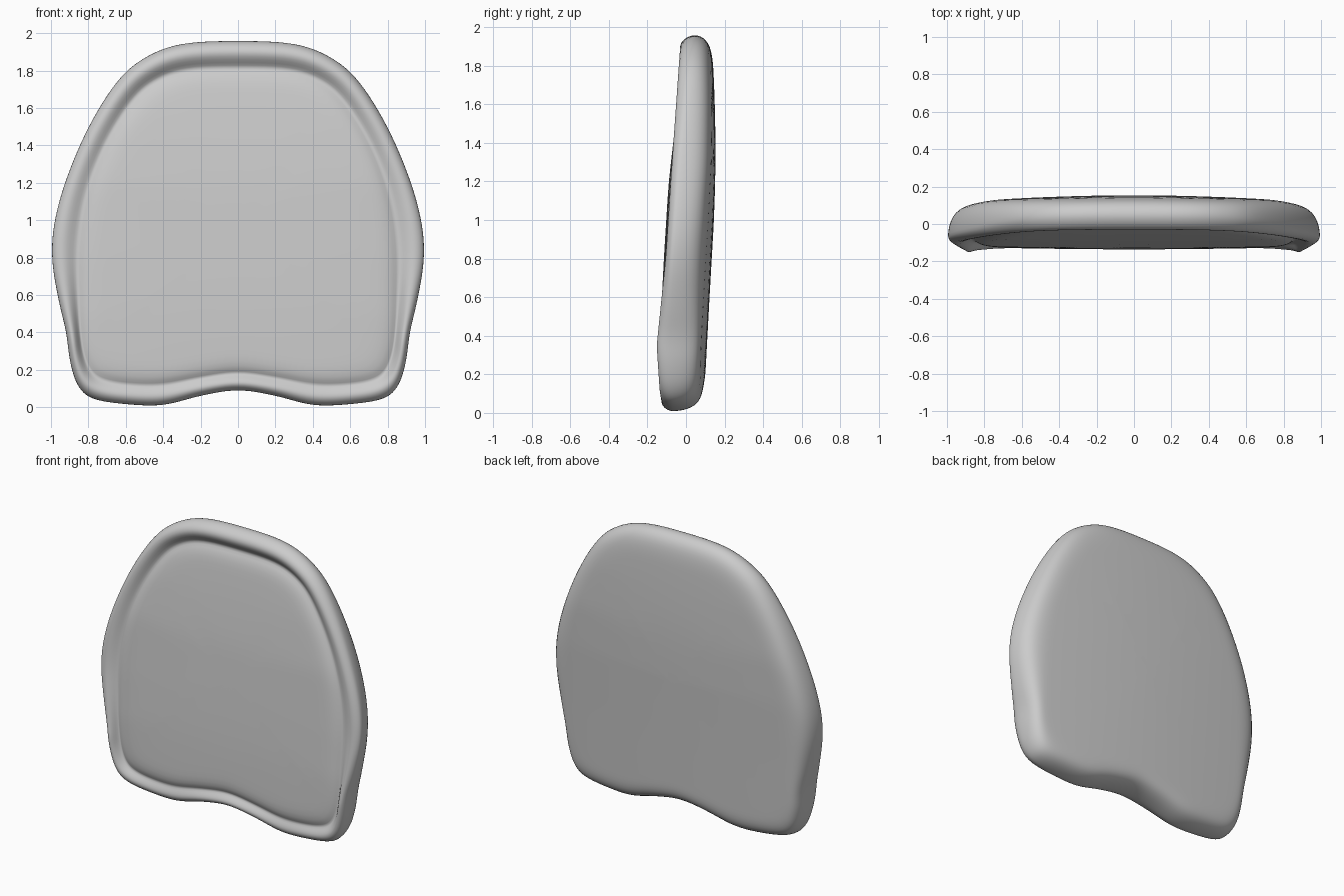
import bpy
import bmesh
from mathutils import Vector

default_cube = bpy.data.objects.get("Cube")
if default_cube:
    bpy.data.objects.remove(default_cube, do_unlink=True)

# Half outlines (x, z) from top centre to bottom centre, matched point by point
OUTER = [(0, 1.96), (.3, 1.945), (.5, 1.87), (.65, 1.74), (.8, 1.5), (.92, 1.22),
         (.985, .98), (.995, .78), (.96, .57), (.92, .4), (.9, .25), (.86, .12),
         (.78, .045), (.6, .015), (.4, .01), (.2, .06), (0, .09)]
PANEL = [(0, 1.79), (.27, 1.78), (.44, 1.72), (.56, 1.61), (.69, 1.4), (.78, 1.17),
         (.82, .97), (.835, .78), (.835, .57), (.83, .4), (.81, .28), (.77, .2),
         (.7, .16), (.57, .14), (.4, .14), (.2, .175), (0, .2)]

# Depth curves as (z, y) pairs
PANEL_DEPTH = [(.1, -.135), (.5, -.13), (.8, -.115), (1.2, -.09), (1.5, -.055), (1.8, -.01)]
RIM_DEPTH = [(0, -.12), (.12, -.14), (.35, -.155), (.8, -.108), (1.2, -.082), (1.95, -.03)]
EDGE_DEPTH = [(0, -.07), (.35, -.09), (.8, -.07), (1.4, -.02), (1.95, .045)]
BACK_DEPTH = [(0, .09), (.6, .122), (1, .145), (1.3, .155), (1.6, .15), (1.95, .135)]
CENTRE = Vector((0, .95))
STEPS = 3


def depth(curve, z):
    """Smoothly blended depth at height z."""
    if z <= curve[0][0]:
        return curve[0][1]
    for (z0, y0), (z1, y1) in zip(curve, curve[1:]):
        if z <= z1:
            return y0 + (y1 - y0) * (z - z0) / (z1 - z0)
    return curve[-1][1]


def closed_loop(half):
    """Mirror a half outline and smooth it with a Catmull-Rom spline."""
    points = [Vector(p) for p in half]
    points += [Vector((-p.x, p.y)) for p in reversed(points[1:-1])]
    count, loop = len(points), []
    for i in range(count):
        a, b, c, d = (points[(i + k) % count] for k in (-1, 0, 1, 2))
        for step in range(STEPS):
            t = step / STEPS
            loop.append(b + (c - a) * t / 2 + (a * 2 - b * 5 + c * 4 - d) * t * t / 2
                        + (b * 3 - a - c * 3 + d) * t ** 3 / 2)
    return loop


def panel_y(p):
    return depth(PANEL_DEPTH, p.y) + .025 * abs(p.x) ** 4


def rim_y(p):
    return depth(RIM_DEPTH, p.y)


def edge_y(p):
    return depth(EDGE_DEPTH, p.y)


def back_y(p):
    return depth(BACK_DEPTH, p.y) - .045 * p.x ** 2


def blend(first, second, amount):
    return lambda p: first(p) * (1 - amount) + second(p) * amount


def sunk(surface, amount):
    return lambda p: surface(p) + amount


outer, panel = closed_loop(OUTER), closed_loop(PANEL)


def scaled(factor):
    return [CENTRE + (p - CENTRE) * factor for p in panel]


def between(amount):
    return [p.lerp(q, amount) for p, q in zip(panel, outer)]


# Rings run from the front centre, over the rim, to the back centre
INNER = (.12, .3, .5, .7, .85, .94)
rings = [(scaled(f), panel_y) for f in INNER]
rings += [
    (between(0), sunk(panel_y, .012)),
    (between(.14), sunk(panel_y, .03)),
    (between(.3), sunk(blend(panel_y, rim_y, .5), .02)),
    (between(.5), sunk(rim_y, .006)),
    (between(.68), rim_y),
    (between(.85), blend(rim_y, edge_y, .2)),
    (between(.96), blend(rim_y, edge_y, .6)),
    (between(1), edge_y),
    (between(.96), blend(edge_y, back_y, .35)),
    (between(.85), blend(edge_y, back_y, .65)),
    (between(.65), blend(edge_y, back_y, .87)),
    (between(.35), blend(edge_y, back_y, .97)),
    (between(0), back_y),
]
rings += [(scaled(f), back_y) for f in reversed(INNER)]

bm = bmesh.new()
loops = [[bm.verts.new((p.x, surface(p), p.y)) for p in points] for points, surface in rings]
for near, far in zip(loops, loops[1:]):
    for i in range(len(near)):
        j = (i + 1) % len(near)
        bm.faces.new((near[i], near[j], far[j], far[i]))

# Close the front and back centres
for loop, surface in ((loops[0], panel_y), (loops[-1], back_y)):
    hub = bm.verts.new((0, surface(CENTRE), CENTRE.y))
    for i in range(len(loop)):
        bm.faces.new((loop[i], loop[(i + 1) % len(loop)], hub))
bmesh.ops.recalc_face_normals(bm, faces=bm.faces)

mesh = bpy.data.meshes.new("backrest_pad")
bm.to_mesh(mesh)
bm.free()
pad = bpy.data.objects.new("backrest_pad", mesh)
bpy.context.collection.objects.link(pad)
mesh.polygons.foreach_set("use_smooth", [True] * len(mesh.polygons))

# Soft cushion surface
smoothing = pad.modifiers.new("soft_surface", 'SUBSURF')
smoothing.levels = smoothing.render_levels = 1

grey = bpy.data.materials.new("plain_grey")
grey.use_nodes = True
colour = (.6, .6, .6, 1)
grey.diffuse_color = colour
grey.node_tree.nodes["Principled BSDF"].inputs["Base Color"].default_value = colour
mesh.materials.append(grey)
